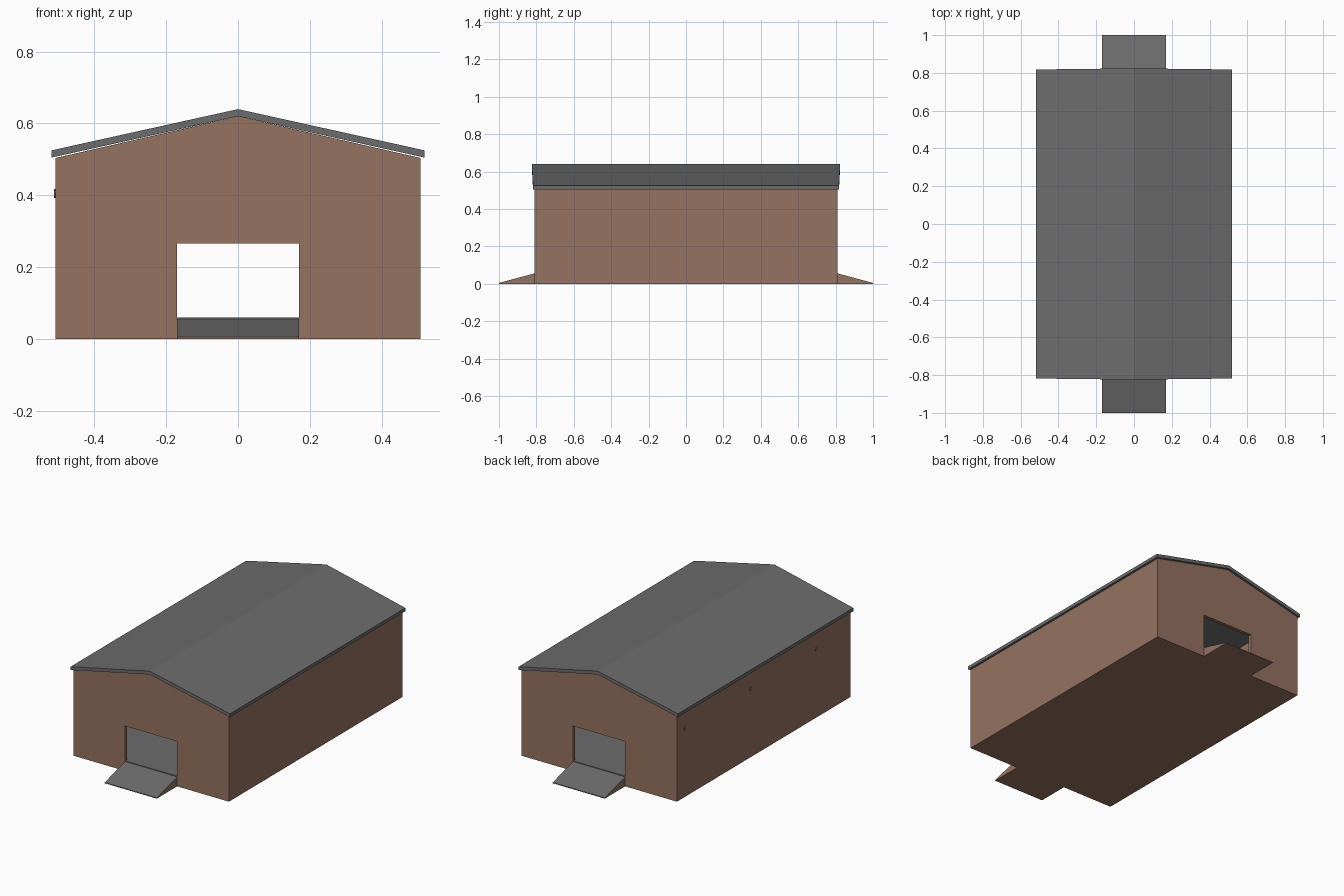
import bpy, bmesh, math
from mathutils import Matrix

if "Cube" in bpy.data.objects:
    bpy.data.objects.remove(bpy.data.objects["Cube"])


def material(name, rgb):
    m = bpy.data.materials.new(name)
    m.diffuse_color = (*rgb, 1)
    m.use_nodes = True
    m.node_tree.nodes["Principled BSDF"].inputs["Base Color"].default_value = m.diffuse_color
    return m


BROWN = material("brown_wall", (0.30, 0.17, 0.115))
GREY = material("dark_grey", (0.15, 0.15, 0.15))

W, L, T = 0.508, 0.81, 0.02      # half width, half length, wall thickness
EAVE, RIDGE = 0.504, 0.62
DOOR, DOOR_TOP = 0.17, 0.265
FLOOR = 0.06


def prism(name, profile, axis, a, b, mats, rule=None):
    """Extrude a 2D profile along x (profile = y,z) or y (profile = x,z)."""
    def place(p, t):
        return (t, p[0], p[1]) if axis == "x" else (p[0], t, p[1])
    bm = bmesh.new()
    v0 = [bm.verts.new(place(p, a)) for p in profile]
    v1 = [bm.verts.new(place(p, b)) for p in profile]
    n = len(profile)
    bm.faces.new(v0)
    bm.faces.new(v1[::-1])
    for i in range(n):
        j = (i + 1) % n
        bm.faces.new((v0[j], v0[i], v1[i], v1[j]))
    bmesh.ops.recalc_face_normals(bm, faces=bm.faces)
    bm.normal_update()
    if rule:
        for f in bm.faces:
            f.material_index = rule(f)
    me = bpy.data.meshes.new(name)
    bm.to_mesh(me)
    bm.free()
    for m in mats:
        me.materials.append(m)
    ob = bpy.data.objects.new(name, me)
    bpy.context.collection.objects.link(ob)
    return ob


# Gable walls with door openings
gable = [(-W, 0), (-DOOR, 0), (-DOOR, DOOR_TOP), (DOOR, DOOR_TOP), (DOOR, 0),
         (W, 0), (W, EAVE), (0, RIDGE), (-W, EAVE)]
for name, s in (("front_wall", -1), ("back_wall", 1)):
    prism(name, gable, "y", s * L, s * (L - T), [BROWN])

# Long side walls and floor slabs beside the central aisle
for name, s in (("left", -1), ("right", 1)):
    wall = [(s * W, 0), (s * (W - T), 0), (s * (W - T), EAVE + 0.004), (s * W, EAVE)]
    prism(name + "_wall", wall, "y", -L + T, L - T, [BROWN])
    slab = [(s * DOOR, 0), (s * (W - T), 0), (s * (W - T), FLOOR), (s * DOOR, FLOOR)]
    prism(name + "_floor", slab, "y", -L + T, L - T, [BROWN, GREY],
          lambda f: int(f.normal.z > 0.3))

# Central aisle with a ramp at each end, grey on top
half = [(1, 0), (1, 0.005), (L, 0.056), (L, FLOOR)]
aisle = half + [(-y, z) for y, z in reversed(half)]
prism("aisle_and_ramps", aisle, "x", -DOOR, DOOR, [BROWN, GREY],
      lambda f: int(f.normal.z > 0.3 or f.calc_center_median().z > 0.05))

# Gabled roof sheet, its ends leaning out very slightly at the ridge
roof_profile = [(-0.52, 0.505), (0, RIDGE), (0.52, 0.505),
                (0.52, 0.525), (0, 0.64), (-0.52, 0.525)]
roof = prism("roof", roof_profile, "y", -0.818, 0.818, [GREY])
for v in roof.data.vertices:
    if abs(v.co.x) < 0.01:
        v.co.y *= 0.824 / 0.818

# Small round fixings on the left wall
for i, y in enumerate((0.735, 0.12, -0.49)):
    bm = bmesh.new()
    bmesh.ops.create_cone(bm, cap_ends=True, segments=8, radius1=0.012, radius2=0.012, depth=0.006,
                          matrix=Matrix.Translation((-W - 0.001, y, 0.405)) @ Matrix.Rotation(math.pi / 2, 4, "Y"))
    me = bpy.data.meshes.new("wall_fixing")
    bm.to_mesh(me)
    bm.free()
    me.materials.append(GREY)
    bpy.context.collection.objects.link(bpy.data.objects.new(f"wall_fixing_{i + 1}", me))
